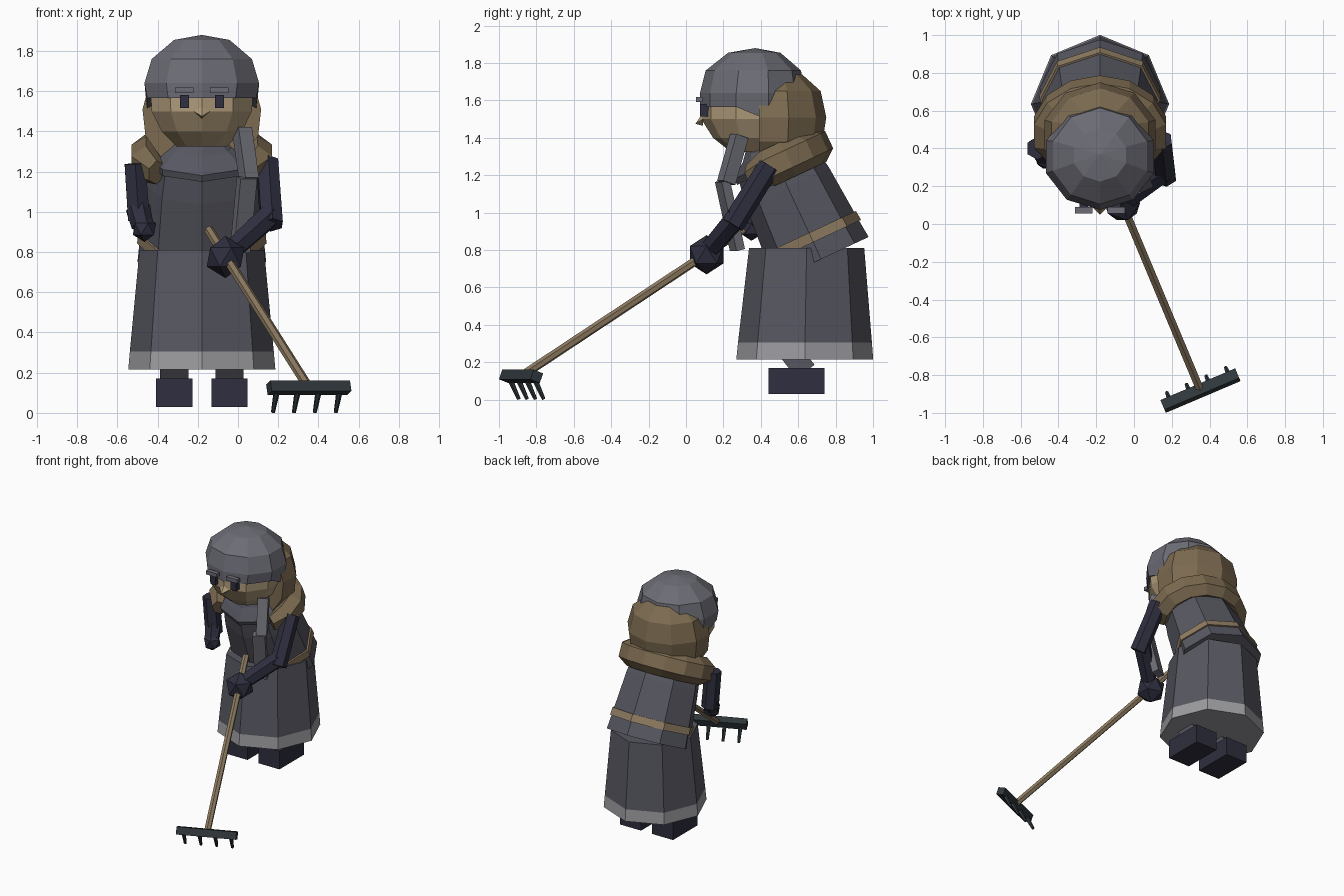
import bpy, bmesh, math
from mathutils import Vector, Matrix

if "Cube" in bpy.data.objects:
    bpy.data.objects.remove(bpy.data.objects["Cube"])

CX = -0.18
MATS = {}
COLORS = dict(cloth=(.095, .095, .12), dark=(.028, .028, .05), hem=(.33, .33, .35), cap=(.15, .15, .18),
              hair=(.20, .145, .08), skin=(.42, .32, .19), iron=(.03, .04, .045), wood=(.27, .20, .12))


def finish(name, bm, color):
    bmesh.ops.recalc_face_normals(bm, faces=bm.faces)
    me = bpy.data.meshes.new(name)
    bm.to_mesh(me)
    bm.free()
    if color not in MATS:
        MATS[color] = bpy.data.materials.new(color)
        MATS[color].diffuse_color = (*COLORS[color], 1)
    me.materials.append(MATS[color])
    ob = bpy.data.objects.new(name, me)
    bpy.context.collection.objects.link(ob)
    return ob


def loft(name, rings, n, color, mat=Matrix(), cap=True, tweak=None):
    """Stack of n-gons; each ring is (z, rx, ry, y offset), first vertex at the back."""
    bm = bmesh.new()
    loops = []
    for z, rx, ry, oy in rings:
        ang = [math.tau * i / n + math.pi / 2 for i in range(n)]
        loops.append([bm.verts.new((rx * math.cos(a), oy + ry * math.sin(a), z)) for a in ang])
    for a, b in zip(loops, loops[1:]):
        for i in range(n):
            bm.faces.new((a[i], a[(i + 1) % n], b[(i + 1) % n], b[i]))
    if cap:
        bm.faces.new(loops[0])
        bm.faces.new(loops[-1])
    if tweak:
        tweak(bm, loops)
    bm.transform(mat)
    return finish(name, bm, color)


def rod(name, p, q, r1, r2, color, n=6):
    p, q = Vector(p), Vector(q)
    m = Matrix.Translation(p) @ (q - p).to_track_quat('Z', 'Y').to_matrix().to_4x4()
    return loft(name, [(0, r1, r1, 0), ((q - p).length, r2, r2, 0)], n, color, m)


def box(name, c, size, color, rot=Matrix()):
    bm = bmesh.new()
    bmesh.ops.create_cube(bm, size=1)
    bm.transform(Matrix.Translation(c) @ rot @ Matrix.Diagonal((*size, 1)))
    return finish(name, bm, color)


def ball(name, c, r, color):
    bm = bmesh.new()
    bmesh.ops.create_icosphere(bm, subdivisions=1, radius=r)
    bm.transform(Matrix.Translation(c))
    return finish(name, bm, color)


def slab(name, p, q, w, d, color):
    p, q = Vector(p), Vector(q)
    rot = (q - p).to_track_quat('Z', 'Y').to_matrix().to_4x4()
    return box(name, (p + q) / 2, (w, d, (q - p).length), color, rot)


# skirt and its pale hem
at = lambda y, z: Matrix.Translation((CX, y, z))
loft("skirt", [(.305, .358, .358, .636), (.81, .31, .308, .645)], 8, "cloth", at(0, 0))
loft("skirt_hem", [(.215, .366, .366, .635), (.305, .358, .358, .636)], 8, "hem", at(0, 0))

# boots and legs
for s, side in ((-1, "left"), (1, "right")):
    x = CX + s * .137
    box(side + "_boot", (x, .59, .10), (.18, .30, .14), "dark")
    slab(side + "_leg", (x, .64, .15), (x, .50, .33), .14, .12, "cloth")

# torso leaning forward, with belt
lean = at(.67, .865) @ Matrix.Rotation(math.radians(25), 4, 'X')
loft("torso", [(-.125, .32, .28, 0), (-.02, .31, .27, 0), (.30, .28, .245, 0), (.42, .26, .225, 0),
               (.47, .25, .205, 0), (.57, .13, .12, 0)], 8, "cloth", lean)
loft("collar", [(.425, .275, .24, 0), (.46, .275, .24, 0), (.50, .23, .19, 0), (.53, .18, .15, 0)], 8, "cloth", lean)
loft("belt", [(-.025, .322, .282, 0), (.03, .318, .277, 0)], 8, "wood", lean)

# shawl wrapped around the back of the shoulders, open in front
bm = bmesh.new()
prev = None
STEPS = 10
for k in range(STEPS + 1):
    a = math.radians(-128 + 256 * k / STEPS)
    fat = 1 if 0 < k < STEPS else .65
    sec = []
    for j in range(6):
        b = math.tau * j / 6 + math.pi / 6
        r = .285 + .085 * fat * math.cos(b)
        sec.append(bm.verts.new((r * math.sin(a), .86 * r * math.cos(a), .435 + .10 * fat * math.sin(b))))
    if prev:
        for j in range(6):
            bm.faces.new((prev[j], prev[(j + 1) % 6], sec[(j + 1) % 6], sec[j]))
    if k in (0, STEPS):
        bm.faces.new(sec)
    prev = sec
bm.transform(lean)
finish("shawl", bm, "hair")

# head, hair at the back, cap
loft("head", [(1.325, .13, .13, .37), (1.40, .21, .21, .355), (1.50, .262, .268, .35), (1.60, .268, .265, .35),
              (1.72, .2, .2, .36)], 10, "skin", at(0, 0))


def clip_front(bm, loops):
    bmesh.ops.bisect_plane(bm, geom=bm.verts[:] + bm.edges[:] + bm.faces[:], plane_co=(0, .39, 0),
                           plane_no=(0, -1, 0), clear_outer=True)
    bmesh.ops.holes_fill(bm, edges=bm.edges[:])


loft("hair", [(1.25, .2, .20, .46), (1.38, .295, .27, .46), (1.51, .31, .29, .46), (1.65, .27, .26, .46),
              (1.74, .15, .14, .48)], 10, "hair", at(0, 0), tweak=clip_front)


def drop_rim(bm, loops):
    for v in loops[0]:
        if v.co.y > .36:
            v.co.z -= .07
    pole = bm.verts.new((0, .37, 1.88))
    for i in range(10):
        bm.faces.new((loops[-1][i], loops[-1][(i + 1) % 10], pole))
    bm.faces.remove(next(f for f in bm.faces if len(f.verts) == 10 and loops[-1][0] in f.verts))


loft("cap", [(1.565, .285, .28, .355), (1.64, .30, .28, .355), (1.76, .262, .255, .36), (1.855, .145, .14, .365)],
     10, "cap", at(0, 0), tweak=drop_rim)

# face
for s, side in ((-1, "left"), (1, "right")):
    x = CX + s * .087
    box(side + "_eye", (x, .10, 1.548), (.045, .05, .065), "dark")
    box(side + "_brow", (x, .072, 1.605), (.092, .035, .028), "cap")
bm = bmesh.new()
tip = [bm.verts.new(v) for v in ((CX - .04, .09, 1.50), (CX, .085, 1.525), (CX + .04, .09, 1.50),
                                 (CX, .09, 1.465), (CX, .05, 1.475))]
for i in range(4):
    bm.faces.new((tip[i], tip[(i + 1) % 4], tip[4]))
bm.faces.new(tip[:4])
finish("nose", bm, "skin")

# scarf end hanging on one side
slab("scarf_upper", (.02, .285, 1.41), (.055, .215, 1.16), .075, .075, "cap")
slab("scarf_lower", (.045, .195, 1.17), (.01, .275, .80), .09, .05, "cap")

# arms: (shoulder, elbow, wrist, hand, hand radius)
arms = {"right": ((.145, .445, 1.25), (.165, .265, .96), (-.02, .14, .82), (-.062, .11, .775), .105),
        "left": ((-.512, .40, 1.24), (-.495, .41, .99), (-.475, .36, .93), (-.465, .35, .915), .065)}
for side, (sh, el, wr, ha, r) in arms.items():
    up = (Vector(sh) - Vector(el)).normalized() * .03
    rod(side + "_upper_arm", sh, Vector(el) - up, .06, .062, "dark")
    rod(side + "_forearm", Vector(el) + up, wr, .062, .055, "dark")
    ball(side + "_hand", ha, r, "dark")

# rake: handle, bar and four tines
foot = Vector((.352, -.882, .125))
rod("rake_handle", (-.145, .305, .91), foot, .024, .024, "wood")
turn = Matrix.Rotation(math.radians(23), 4, 'Z')
along = turn @ Vector((1, 0, 0))
box("rake_bar", foot, (.43, .058, .055), "iron", turn @ Matrix.Rotation(math.radians(-20), 4, 'X'))
for i in range(4):
    p = foot + along * .113 * (i - 1.5)
    rod("rake_tine", p, (p.x - .022, p.y + .055, .003), .017, .010, "iron")

for m in bpy.data.materials:
    if m.users and not m.is_grease_pencil:
        m.use_nodes = True
        m.node_tree.nodes["Principled BSDF"].inputs["Base Color"].default_value = m.diffuse_color
